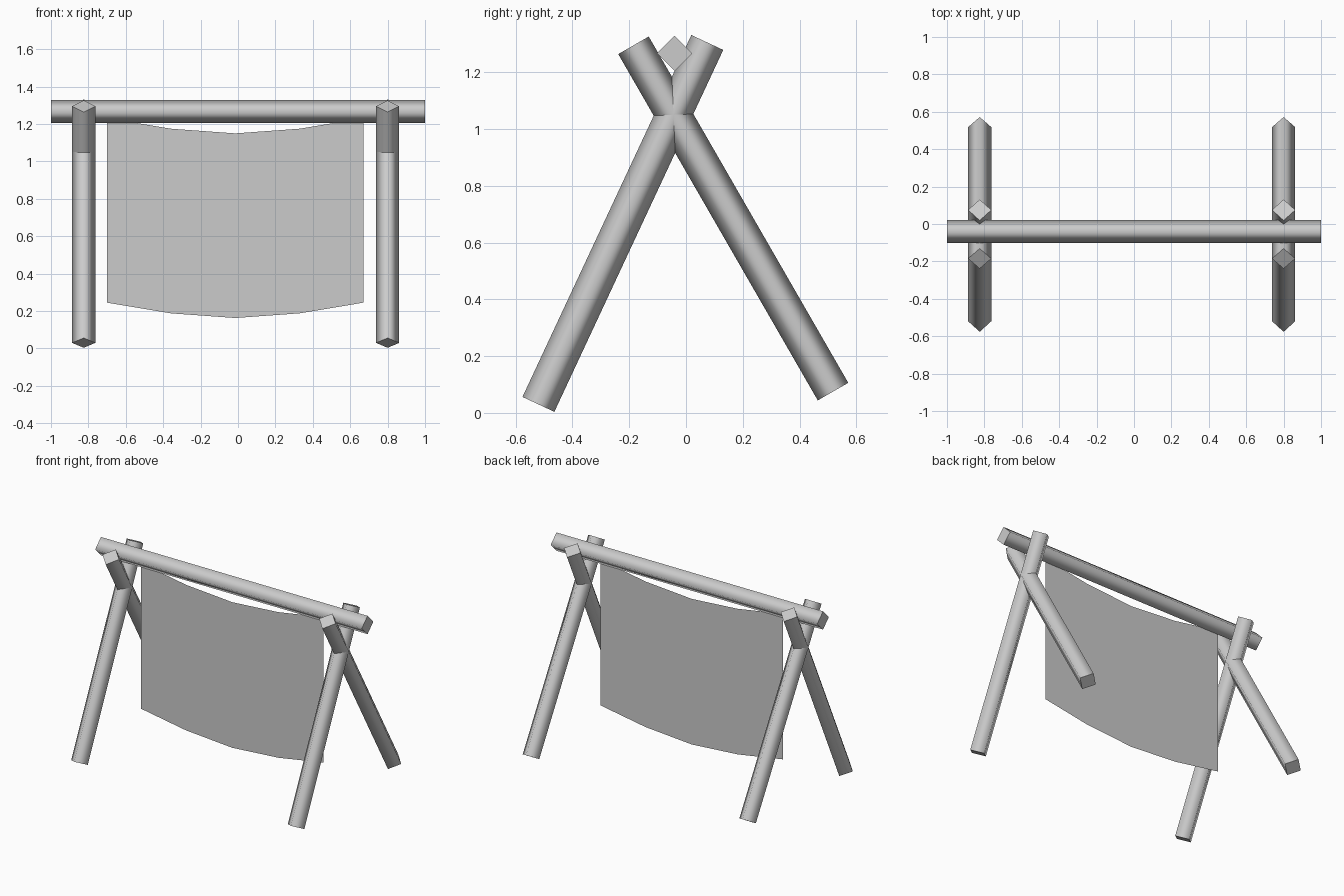
import bpy, bmesh
from mathutils import Vector, Matrix

if "Cube" in bpy.data.objects:
    bpy.data.objects.remove(bpy.data.objects["Cube"])

R = 0.062       # half diagonal of the square poles
MID_Y = -0.04   # plane where the poles cross


def pole(name, a, b):
    """Four-sided pole from a to b, sides shaded round, ends flat."""
    a, b = Vector(a), Vector(b)
    axis = b - a
    bm = bmesh.new()
    bmesh.ops.create_cone(bm, cap_ends=True, segments=4,
                          radius1=R, radius2=R, depth=axis.length)
    bm.normal_update()
    for f in bm.faces:
        f.smooth = abs(f.normal.z) < 0.5
    for e in bm.edges:
        e.smooth = all(f.smooth for f in e.link_faces)
    rot = Vector((0, 0, 1)).rotation_difference(axis).to_matrix().to_4x4()
    bm.transform(Matrix.Translation((a + b) / 2) @ rot)
    me = bpy.data.meshes.new(name)
    bm.to_mesh(me)
    bm.free()
    ob = bpy.data.objects.new(name, me)
    bpy.context.collection.objects.link(ob)
    return ob


# crossed legs at each end
for side, x in (("left", -0.825), ("right", 0.80)):
    pole(f"{side}_front_leg", (x, -0.52, 0.03), (x, 0.075, 1.305))
    pole(f"{side}_back_leg", (x, 0.518, 0.075), (x, -0.185, 1.295))

# ridge beam resting in the crossings
pole("ridge_beam", (-1, MID_Y, 1.267), (1, MID_Y, 1.267))

# sagging cloth, a single thin sheet
xs = (-0.70, -0.36, -0.015, 0.33, 0.67)
sag = (0, 0.057, 0.082, 0.057, 0)
bm = bmesh.new()
cols = [[bm.verts.new((x, MID_Y, z - s)) for z in (0.245, 1.232)]
        for x, s in zip(xs, sag)]
for p, q in zip(cols, cols[1:]):
    bm.faces.new((p[0], q[0], q[1], p[1]))
me = bpy.data.meshes.new("hanging_cloth")
bm.to_mesh(me)
bm.free()
bpy.context.collection.objects.link(bpy.data.objects.new("hanging_cloth", me))
